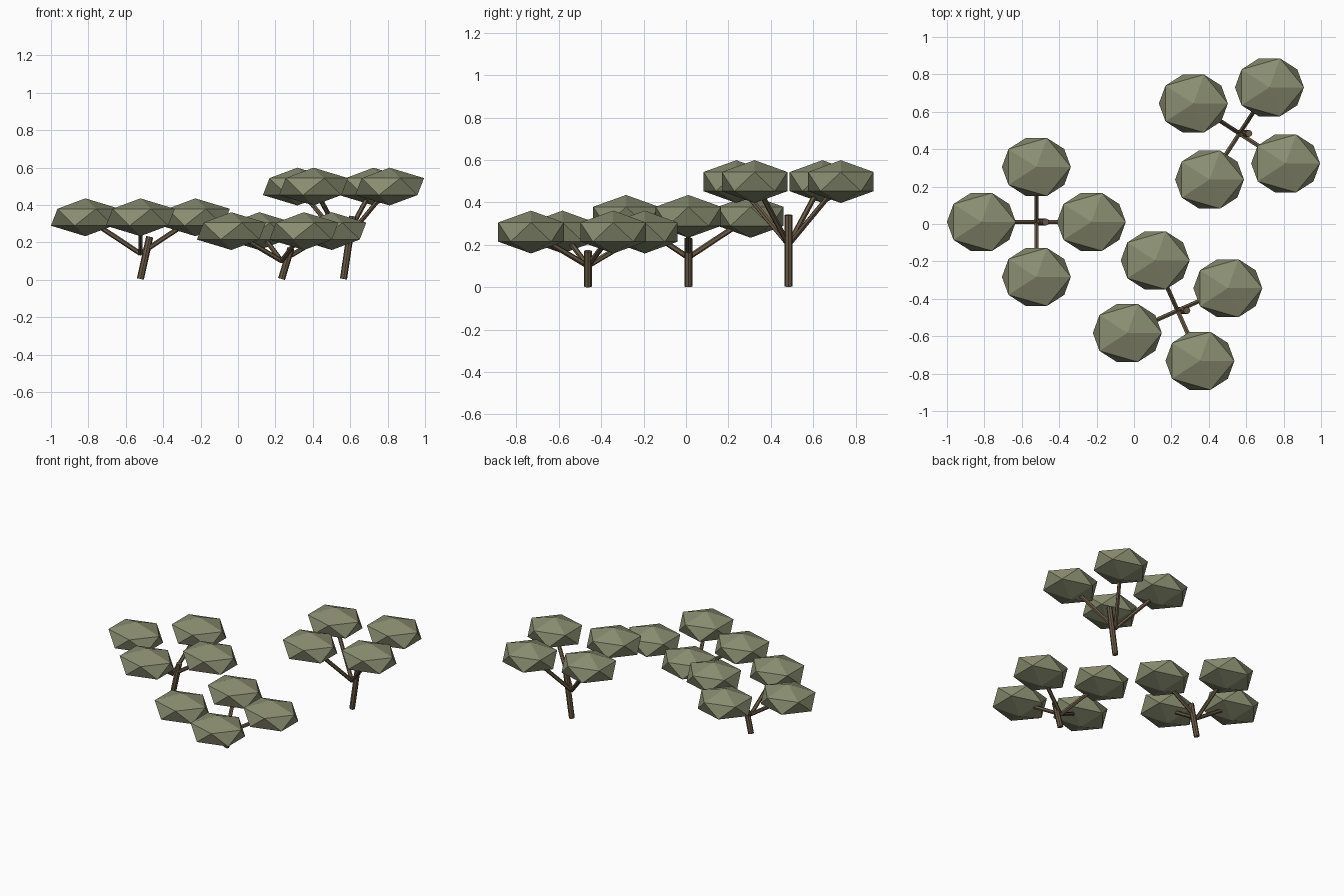
import bpy
import math
from mathutils import Vector

cube = bpy.data.objects.get("Cube")
if cube:
    bpy.data.objects.remove(cube, do_unlink=True)


def make_material(name, rgb):
    mat = bpy.data.materials.new(name)
    mat.use_nodes = True
    color = (*rgb, 1.0)
    mat.diffuse_color = color
    mat.node_tree.nodes["Principled BSDF"].inputs["Base Color"].default_value = color
    return mat


BARK = make_material("brown bark", (0.147, 0.105, 0.062))
LEAF = make_material("olive foliage", (0.254, 0.27, 0.165))


def finish(name, mat):
    obj = bpy.context.object
    obj.name = name
    obj.data.materials.append(mat)
    return obj


def rod(name, start, end, radius, sides):
    """Straight cylinder running between two points."""
    start, end = Vector(start), Vector(end)
    axis = end - start
    bpy.ops.mesh.primitive_cylinder_add(
        vertices=sides, radius=radius, depth=axis.length, location=(start + end) / 2,
        rotation=axis.to_track_quat('Z', 'Y').to_euler())
    return finish(name, BARK)


def canopy(name, center):
    """Flattened faceted leaf clump."""
    bpy.ops.mesh.primitive_ico_sphere_add(subdivisions=1, radius=1, location=center)
    bpy.context.object.scale = (0.206, 0.182, 0.101)
    return finish(name, LEAF)


def tree(label, x, y, trunk_top, fork_z, canopy_z, angle):
    """Leaning trunk with four branches, each ending in a leaf clump."""
    rod(f"{label}_trunk", (x, y, 0.004), (x + 0.05, y, trunk_top), 0.019, 8)
    for i in range(4):
        a = math.radians(angle + 90 * i)
        tip = (x + 0.294 * math.cos(a), y + 0.294 * math.sin(a), canopy_z)
        rod(f"{label}_branch_{i + 1}", (x, y, fork_z), tip, 0.013, 6)
        canopy(f"{label}_canopy_{i + 1}", tip)


tree("middle_tree", -0.522, 0.011, 0.23, 0.14, 0.334, 0)
tree("short_tree", 0.233, -0.463, 0.17, 0.10, 0.26, 24)
tree("tall_tree", 0.564, 0.484, 0.34, 0.20, 0.498, 57)
